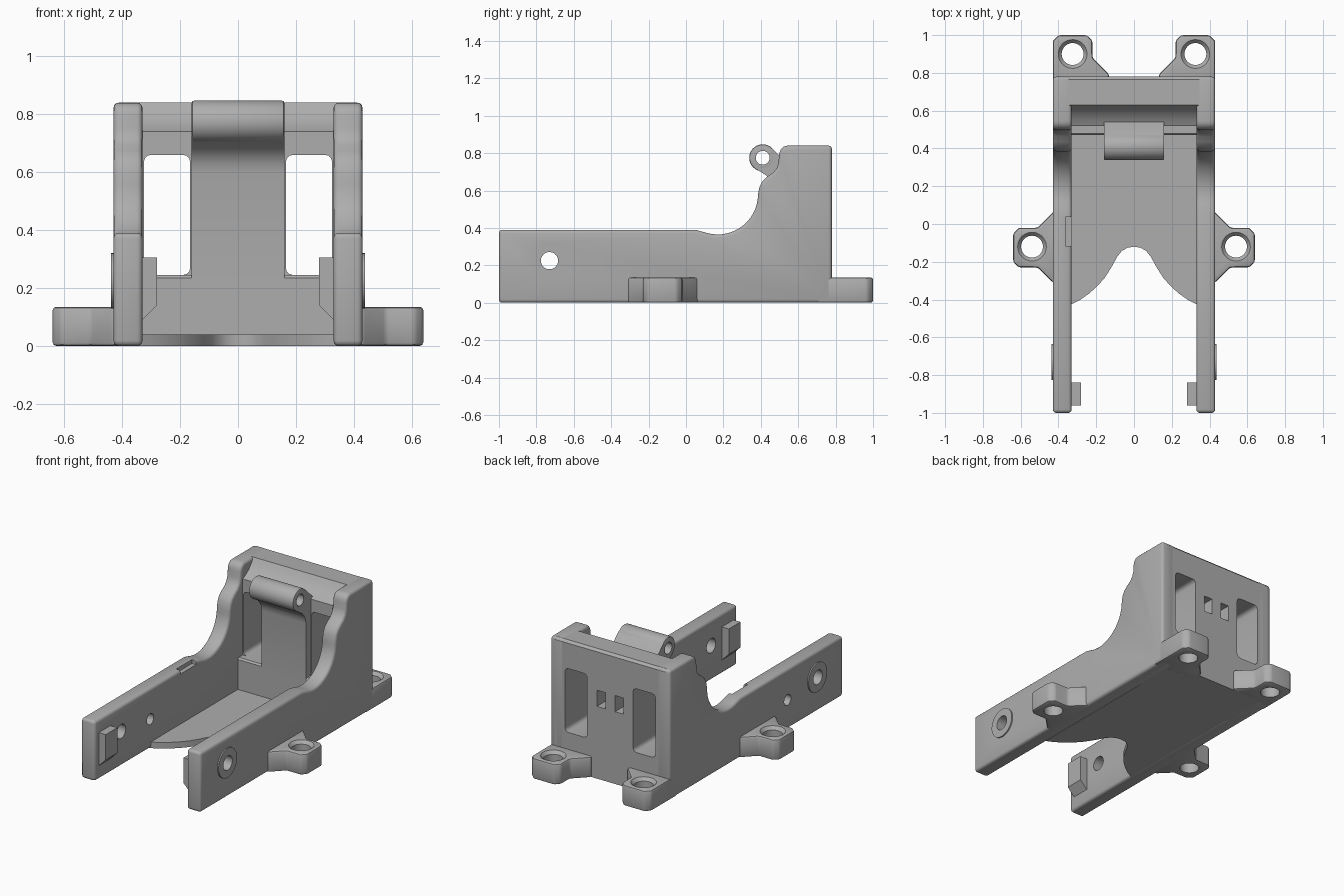
import bpy, bmesh, math
from mathutils import Matrix, Vector

if "Cube" in bpy.data.objects:
    bpy.data.objects.remove(bpy.data.objects["Cube"])

grey = bpy.data.materials.new("grey plastic")
grey.diffuse_color = (0.42, 0.42, 0.42, 1)
grey.use_nodes = True
grey.node_tree.nodes["Principled BSDF"].inputs["Base Color"].default_value = grey.diffuse_color


def make(name, bm):
    bmesh.ops.recalc_face_normals(bm, faces=bm.faces)
    me = bpy.data.meshes.new(name)
    bm.to_mesh(me)
    bm.free()
    me.materials.append(grey)
    ob = bpy.data.objects.new(name, me)
    bpy.context.collection.objects.link(ob)
    return ob


def prism(name, pts, axis, lo, hi):
    """Extrude a 2D outline: (y,z) along x, (x,z) along y, (x,y) along z."""
    place = {'x': lambda p, t: (t, p[0], p[1]),
             'y': lambda p, t: (p[0], t, p[1]),
             'z': lambda p, t: (p[0], p[1], t)}[axis]
    bm = bmesh.new()
    a = [bm.verts.new(place(p, lo)) for p in pts]
    b = [bm.verts.new(place(p, hi)) for p in pts]
    bm.faces.new(a)
    bm.faces.new(b[::-1])
    n = len(pts)
    for i in range(n):
        bm.faces.new((a[i], a[(i + 1) % n], b[(i + 1) % n], b[i]))
    return make(name, bm)


def box(name, x0, x1, y0, y1, z0, z1):
    return prism(name, [(x0, y0), (x1, y0), (x1, y1), (x0, y1)], 'z', z0, z1)


def cyl(name, centre, axis, r1, depth, r2=None, seg=40):
    bm = bmesh.new()
    rot = Matrix.Rotation(math.pi / 2, 4, 'Y') if axis == 'x' else Matrix()
    bmesh.ops.create_cone(bm, cap_ends=True, segments=seg, radius1=r1,
                          radius2=r1 if r2 is None else r2, depth=depth,
                          matrix=Matrix.Translation(Vector(centre)) @ rot)
    return make(name, bm)


def apply(ob, mod):
    bpy.context.view_layer.objects.active = ob
    bpy.ops.object.modifier_apply(modifier=mod.name)


def bevel(ob, width, angle=35, seg=3):
    m = ob.modifiers.new("bevel", 'BEVEL')
    m.width, m.segments = width, seg
    m.limit_method, m.angle_limit = 'ANGLE', math.radians(angle)
    apply(ob, m)
    return ob


def boolean(ob, other, op='DIFFERENCE'):
    m = ob.modifiers.new("bool", 'BOOLEAN')
    m.operation, m.object, m.solver = op, other, 'EXACT'
    apply(ob, m)
    bpy.data.objects.remove(other, do_unlink=True)


def arc(cy, cz, r, a0, a1, n):
    return [(cy + r * math.cos(math.radians(a0 + (a1 - a0) * i / n)),
             cz + r * math.sin(math.radians(a0 + (a1 - a0) * i / n))) for i in range(n + 1)]


# side wall outline: low rail, concave sweep, shoulder, tall back
wall = ([(-1, 0), (-1, 0.39), (0.05, 0.39)] + arc(0.17, 0.58, 0.215, -112, 0, 16)[1:]
        + [(0.393, 0.62), (0.408, 0.65), (0.435, 0.675), (0.465, 0.695), (0.485, 0.72),
           (0.495, 0.75), (0.497, 0.79)] + arc(0.545, 0.795, 0.045, 165, 90, 5)
        + [(0.78, 0.84), (0.78, 0)])
back_ear = [(0.16, 0.70), (0.43, 0.70), (0.43, 0.97), (0.40, 1.0), (0.25, 1.0),
            (0.22, 0.97), (0.22, 0.88), (0.13, 0.79)]
side_ear = [(0.40, 0.08), (0.42, 0.07), (0.51, -0.02), (0.61, -0.02), (0.64, -0.05),
            (0.64, -0.20), (0.61, -0.23), (0.51, -0.23), (0.43, -0.31), (0.40, -0.31)]

for s, side in ((1, "right"), (-1, "left")):
    # side wall with pivot boss and hole
    w = bevel(prism(side + "_wall", wall, 'x', s * 0.33, s * 0.43), 0.018)
    boss = cyl("boss", (s * 0.42, -0.73, 0.225), 'x', 0.095, 0.036)
    boolean(w, boss, 'UNION')
    boolean(w, cyl("cut", (s * 0.38, -0.73, 0.225), 'x', 0.046, 0.3))
    if s < 0:
        # extra wire hole and small notch on one side only
        boolean(w, cyl("cut", (-0.38, -0.43, 0.19), 'x', 0.035, 0.3))
        boolean(w, box("cut", -0.36, -0.30, -0.12, 0.04, 0.365, 0.45))

    # inner stop pad with chamfered underside
    prism(side + "_stop_pad", [(s * 0.335, 0.085), (s * 0.28, 0.14), (s * 0.28, 0.305),
                               (s * 0.335, 0.305)], 'y', -0.96, -0.84)

    # screw ears with countersunk holes
    for label, outline, cx, cy in (("back", back_ear, 0.325, 0.90),
                                   ("side", side_ear, 0.54, -0.12)):
        ear = prism(f"{side}_{label}_ear", [(s * x, y) for x, y in outline], 'z', 0, 0.135)
        bevel(ear, 0.012, 40, 2)
        boolean(ear, cyl("cut", (s * cx, cy, 0.07), 'z', 0.058, 0.4))
        boolean(ear, cyl("cut", (s * cx, cy, 0.13), 'z', 0.058, 0.03, 0.085))

# floor plate with an arched front cut-out
half = [(0.34, -0.43), (0.29, -0.405), (0.24, -0.37), (0.195, -0.33), (0.155, -0.285),
        (0.12, -0.23), (0.09, -0.175), (0.065, -0.143), (0.035, -0.126), (0, -0.12)]
outline = half + [(-x, y) for x, y in half[-2::-1]] + [(-0.34, 0.75), (0.34, 0.75)]
prism("floor", outline, 'z', 0, 0.04)

# thick back wall with top beam
back = prism("back_wall", [(0.47, 0), (0.47, 0.235), (0.48, 0.245), (0.52, 0.245), (0.52, 0.74),
                           (0.55, 0.755), (0.585, 0.78), (0.61, 0.81), (0.63, 0.84),
                           (0.765, 0.84), (0.78, 0.825), (0.78, 0)], 'x', -0.40, 0.40)
for s in (1, -1):
    # window and cable slot
    win = box("cut", s * 0.165, s * 0.325, 0.40, 0.90, 0.245, 0.66)
    bevel(win, 0.025)
    boolean(back, win)
    boolean(back, box("cut", s * 0.065 - 0.03, s * 0.065 + 0.03, 0.62, 0.9, 0.47, 0.575))

# centre column that curls forward into the hinge arm
prism("hinge_column", [(0.47, 0.2), (0.47, 0.60), (0.463, 0.635), (0.448, 0.66), (0.43, 0.68),
                       (0.36, 0.725), (0.41, 0.775), (0.46, 0.825), (0.55, 0.74),
                       (0.57, 0.70), (0.57, 0.2)], 'x', -0.16, 0.16)
column = bpy.data.objects["hinge_column"]
boolean(column, cyl("cut", (0, 0.41, 0.775), 'x', 0.055, 0.5))

# hinge barrel
barrel = bevel(cyl("hinge_barrel", (0, 0.41, 0.775), 'x', 0.072, 0.32), 0.008, 40, 2)
boolean(barrel, cyl("cut", (0, 0.41, 0.775), 'x', 0.037, 0.6))

# smooth rounded surfaces, keep hard edges
bpy.ops.object.select_all(action='SELECT')
bpy.ops.object.shade_smooth_by_angle(angle=math.radians(32))
